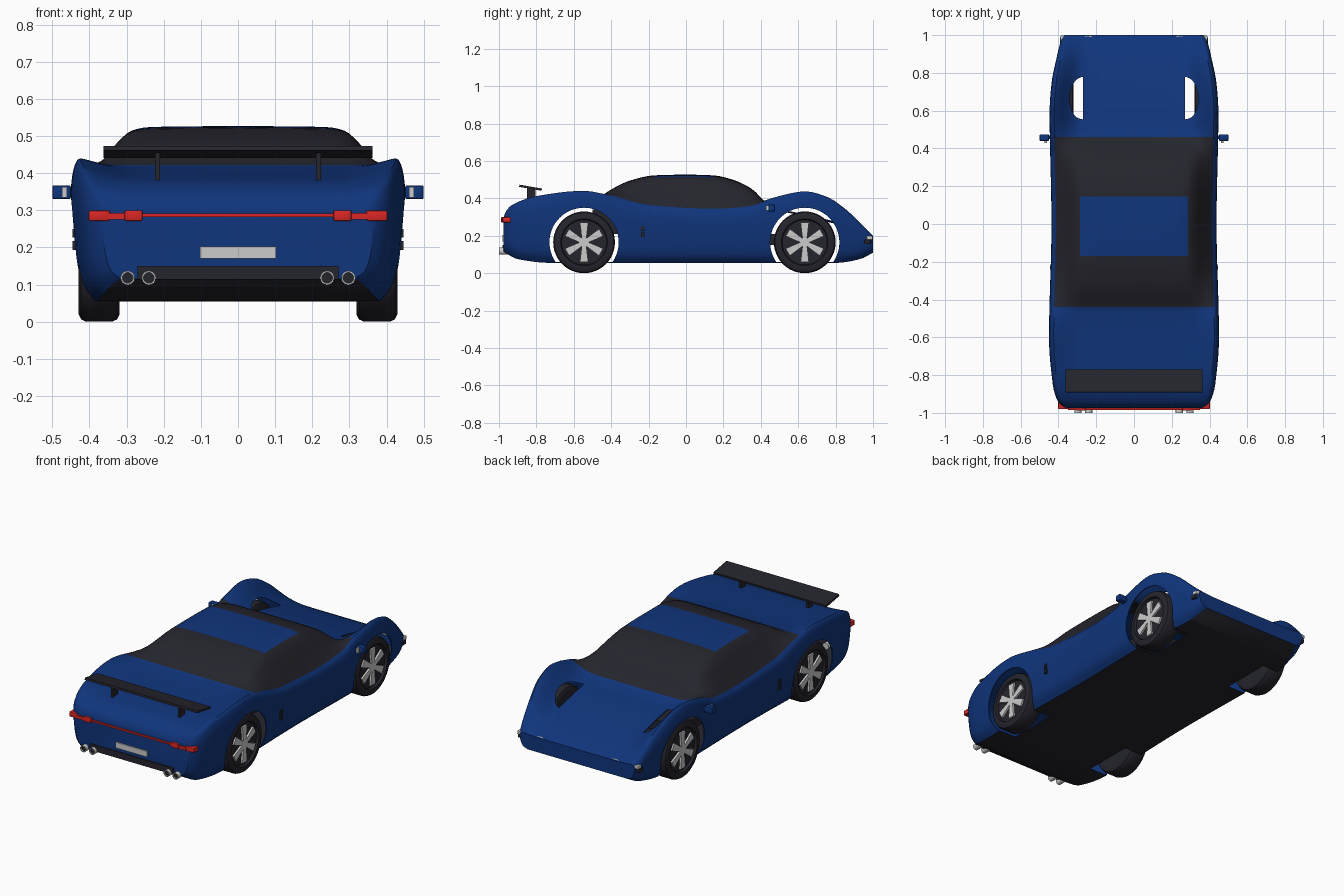
import bpy, bmesh, math
from mathutils import Matrix, Vector

cube = bpy.data.objects.get("Cube")
if cube:
    bpy.data.objects.remove(cube, do_unlink=True)


def material(name, rgb):
    m = bpy.data.materials.new(name)
    m.use_nodes = True
    m.diffuse_color = (*rgb, 1)
    m.node_tree.nodes["Principled BSDF"].inputs["Base Color"].default_value = (*rgb, 1)
    return m


BLUE = material("blue paint", (0.005, 0.035, 0.2))
DARK = material("dark grey", (0.018, 0.018, 0.026))
SILVER = material("silver", (0.6, 0.6, 0.6))
RED = material("red light", (0.7, 0.02, 0.018))


def finish(name, bm, *mats, angle=35):
    mesh = bpy.data.meshes.new(name)
    bm.to_mesh(mesh)
    bm.free()
    ob = bpy.data.objects.new(name, mesh)
    bpy.context.collection.objects.link(ob)
    for m in mats:
        mesh.materials.append(m)
    smooth(ob, angle)
    return ob


def smooth(ob, angle):
    bpy.ops.object.select_all(action="DESELECT")
    ob.select_set(True)
    bpy.context.view_layer.objects.active = ob
    bpy.ops.object.shade_smooth_by_angle(angle=math.radians(angle))


def box(name, mat, low, high, bevel=0, tilt=0):
    low, high = Vector(low), Vector(high)
    bm = bmesh.new()
    size = Matrix.Diagonal((*(high - low), 1))
    place = Matrix.Translation((low + high) / 2) @ Matrix.Rotation(tilt, 4, "X")
    bmesh.ops.create_cube(bm, size=1, matrix=place @ size)
    if bevel:
        bmesh.ops.bevel(bm, geom=bm.edges[:], offset=bevel, segments=2, affect="EDGES", profile=0.5)
    return finish(name, bm, mat)


def pair(name, mat, low, high, **kw):
    """One box on the left and its mirror on the right."""
    box("left_" + name, mat, low, high, **kw)
    box("right_" + name, mat, (-high[0], *low[1:]), (-low[0], *high[1:]), **kw)


def lathe(name, mat, profile, centre, axis, steps=40):
    """Spin (offset, radius) points around the x or y axis."""
    bm = bmesh.new()
    turn = Matrix.Rotation(math.pi / 2, 4, "Y" if axis == "X" else "X")
    rings = []
    for off, r in profile:
        rings.append([bm.verts.new((r * math.cos(a), r * math.sin(a), off))
                      for a in (math.tau * i / steps for i in range(steps))])
    for a, b in zip(rings, rings[1:]):
        for i in range(steps):
            bm.faces.new((a[i], a[i - 1], b[i - 1], b[i]))
    bm.faces.new(rings[0])
    bm.faces.new(rings[-1])
    bmesh.ops.recalc_face_normals(bm, faces=bm.faces[:])
    bmesh.ops.transform(bm, matrix=Matrix.Translation(centre) @ turn, verts=bm.verts[:])
    return finish(name, bm, mat)


def curve(keys, t):
    """Smooth monotone curve through (t, value) keys."""
    n = len(keys)
    slope = [(keys[i + 1][1] - keys[i][1]) / (keys[i + 1][0] - keys[i][0]) for i in range(n - 1)]
    tan = [slope[0]]
    for a, b in zip(slope, slope[1:]):
        tan.append(2 * a * b / (a + b) if a * b > 0 else 0)
    tan.append(slope[-1])
    i = max(0, min(n - 2, sum(k[0] <= t for k in keys) - 1))
    h = keys[i + 1][0] - keys[i][0]
    s = (t - keys[i][0]) / h
    return (keys[i][1] * (1 + 2 * s) * (1 - s) ** 2 + tan[i] * h * s * (1 - s) ** 2
            + keys[i + 1][1] * s * s * (3 - 2 * s) + tan[i + 1] * h * s * s * (s - 1))


# Body outlines along the length: half width, belly, fender crest, centre line
WIDTH = [(-.975, .365), (-.96, .385), (-.93, .408), (-.85, .43), (-.6, .45), (0, .437),
         (.6, .447), (.75, .436), (.87, .412), (.96, .39), (1, .37)]
BELLY = [(-.975, .115), (-.9, .075), (-.72, .055), (.8, .055), (.93, .075), (1, .11)]
CREST = [(-.975, .3), (-.96, .335), (-.93, .365), (-.8, .412), (-.55, .44), (-.4, .415), (-.2, .365),
         (.15, .345), (.35, .36), (.46, .402), (.64, .437), (.75, .41), (.85, .345), (.95, .25), (1, .2)]
CENTRE = [(-.975, .3), (-.96, .33), (-.93, .355), (-.88, .377), (-.44, .422), (-.4, .448), (-.3, .495),
          (-.17, .523), (0, .527), (.145, .523), (.25, .5), (.35, .452), (.46, .352), (.64, .31),
          (.85, .255), (.95, .22), (1, .195)]
# Cross section: (share of width, share of height), sill to crest, then crest to centre
SIDE = [(.86, 0), (.935, .12), (.975, .33), (1, .75), (.985, .92), (.945, 1)]
INNER = [(.82, .45), (.735, .76), (.653, .93), (.53, .985), (0, 1)]
SUB = 3
CREST_COL = (len(SIDE) - 1) * SUB
PANEL_COL = CREST_COL + 3 * SUB


def section(y):
    w, low, top, mid = (curve(k, y) for k in (WIDTH, BELLY, CREST, CENTRE))
    pts = [(w * x, low + (top - low) * f) for x, f in SIDE]
    pts += [(w * x, top + (mid - top) * f) for x, f in INNER]
    xs, zs = ([(i, p[k]) for i, p in enumerate(pts)] for k in (0, 1))
    steps = [i / SUB for i in range((len(pts) - 1) * SUB + 1)]
    half = [(curve(xs, s), y, curve(zs, s)) for s in steps]
    return half + [(-x, y, z) for x, y, z in half[-2::-1]]


def build_body():
    marks = [-.975, -.96, -.93, -.88, -.44, -.17, .145, .46, .95, 1]
    stations = [marks[0]]
    for a, b in zip(marks, marks[1:]):
        n = max(2, round((b - a) / .03))
        stations += [a + (b - a) * (i + 1) / n for i in range(n)]
    bm = bmesh.new()
    rings = [[bm.verts.new(p) for p in section(y)] for y in stations]
    m = len(rings[0])
    for ra, rb, ya, yb in zip(rings, rings[1:], stations, stations[1:]):
        y = (ya + yb) / 2
        for i in range(m):
            f = bm.faces.new((ra[i], ra[(i + 1) % m], rb[(i + 1) % m], rb[i]))
            col = min(i, m - 2 - i)
            glass = -.44 < y < .46 and col >= CREST_COL
            panel = -.17 < y < .145 and col >= PANEL_COL
            f.material_index = int(i == m - 1 or (glass and not panel))
    bm.faces.new(rings[0])
    bm.faces.new(rings[-1])
    bmesh.ops.recalc_face_normals(bm, faces=bm.faces[:])
    return finish("body_shell", bm, BLUE, DARK)


# Hollow body with wheel arches cut out of it
AXLES = {"rear": -.545, "front": .635}
HUB = .165
body = build_body()
shell = body.modifiers.new("shell", "SOLIDIFY")
shell.thickness = .006
shell.offset = -1
cutters = []
for y in AXLES.values():
    for s in (1, -1):
        c = lathe("arch_cutter", BLUE, [(-.13, .185), (.13, .185)], (s * .4, y, HUB), "X", 64)
        c.hide_render = True
        cutters.append(c)
        cut = body.modifiers.new("arch", "BOOLEAN")
        cut.operation = "DIFFERENCE"
        cut.solver = "EXACT"
        cut.object = c
bpy.context.view_layer.update()
cut_mesh = bpy.data.meshes.new_from_object(body.evaluated_get(bpy.context.evaluated_depsgraph_get()))
body.modifiers.clear()
body.data = cut_mesh
for c in cutters:
    bpy.data.objects.remove(c, do_unlink=True)
smooth(body, 35)

# Cabin tub seen through the arches
box("seat_tub", DARK, (-.3, -.5, .21), (.3, -.1, .34))
box("foot_well", DARK, (-.3, .15, .15), (.3, .49, .21))


# Wheels: rounded tyre, recessed face, six tapered spokes
def spokes(name, x, y, s):
    bm = bmesh.new()
    for k in range(6):
        turn = Matrix.Translation((x, y, HUB)) @ Matrix.Rotation(math.tau * k / 6, 4, "X")
        outline = [(-.01, 0), (-.022, .105), (.022, .105), (.01, 0)]
        f = bm.faces.new([bm.verts.new(turn @ Vector((0, a, b))) for a, b in outline])
        out = bmesh.ops.extrude_face_region(bm, geom=[f])["geom"]
        bmesh.ops.translate(bm, vec=(s * .014, 0, 0), verts=[g for g in out if isinstance(g, bmesh.types.BMVert)])
    bmesh.ops.recalc_face_normals(bm, faces=bm.faces[:])
    finish(name, bm, SILVER)


TYRE = [(-.055, .12), (-.055, .145), (-.048, .159), (-.035, .165), (.035, .165),
        (.048, .159), (.055, .145), (.055, .125), (.042, .12), (.04, .03), (.046, .024)]
for axle, y in AXLES.items():
    for side, s in (("left", 1), ("right", -1)):
        lathe(f"{axle}_{side}_wheel", DARK, [(s * o, r) for o, r in TYRE], (s * .374, y, HUB), "X", 48)
        spokes(f"{axle}_{side}_spokes", s * .412, y, s)

# Rear wing
box("wing_blade", DARK, (-.362, -.892, .451), (.362, -.77, .463), tilt=-.17)
pair("wing_post", DARK, (.21, -.85, .375), (.223, -.805, .455))

# Tail lights, number plate, rear valance
box("tail_light_strip", RED, (-.27, -.984, .282), (.27, -.97, .291))
pair("tail_light_inner", RED, (.257, -.988, .271), (.305, -.955, .3), bevel=.004)
pair("tail_light_link", RED, (.3, -.984, .275), (.35, -.95, .293))
pair("tail_light_outer", RED, (.345, -.98, .271), (.402, -.932, .3), bevel=.005)
box("number_plate", SILVER, (-.102, -.982, .17), (.102, -.974, .203))
box("rear_valance", DARK, (-.27, -.981, .113), (.27, -.96, .15))

# Exhausts
PIPE = [(0, .019), (.06, .019), (.06, .0145), (.045, .0145)]
for x in (-.297, -.24, .24, .297):
    lathe("exhaust_pipe", SILVER, PIPE, (x, -.94, .118), "Y", 24)
    lathe("exhaust_bore", DARK, [(.04, .0143), (.052, .0143)], (x, -.94, .118), "Y", 24)

# Nose lights
pair("head_light_bar", SILVER, (.22, .965, .178), (.39, .998, .2), bevel=.006)
pair("head_light_housing", DARK, (.33, .955, .155), (.393, .988, .18), bevel=.005)

# Door mirrors and side vents
pair("mirror", BLUE, (.45, .44, .33), (.5, .475, .367), bevel=.005)
pair("mirror_arm", BLUE, (.405, .45, .338), (.455, .468, .356))
pair("mirror_glass", SILVER, (.461, .428, .334), (.474, .441, .363))
for z in (.205, .238):
    pair("side_vent", DARK, (.434, -.24, z - .012), (.446, -.222, z + .012))
